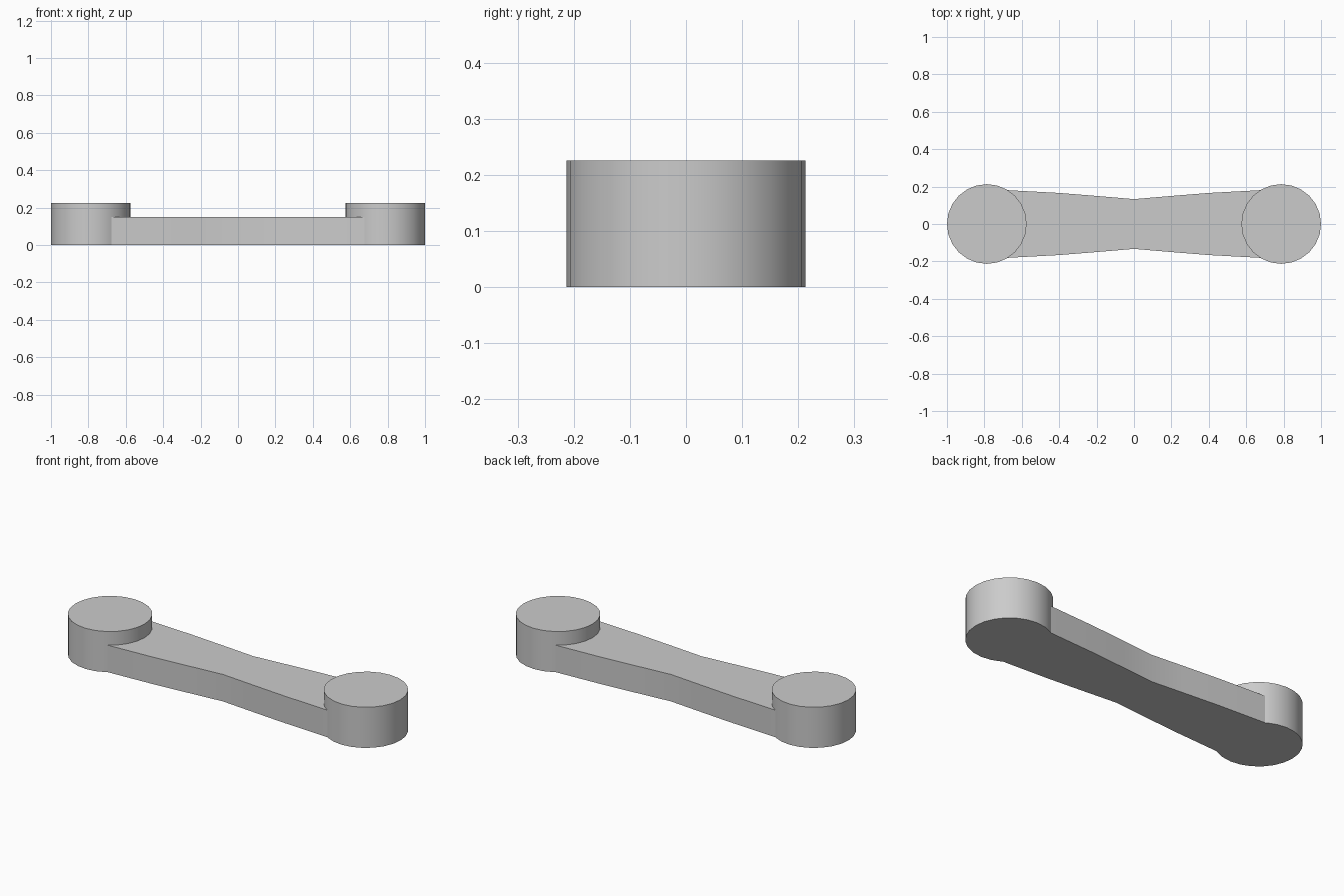
import bpy
import bmesh
import math

cube = bpy.data.objects.get("Cube")
if cube:
    bpy.data.objects.remove(cube, do_unlink=True)

BOSS_RADIUS, BOSS_HEIGHT, BOSS_X = 0.213, 0.226, 0.787
ARM_HEIGHT = 0.15

grey = bpy.data.materials.new("plain grey")
grey.use_nodes = True
colour = (0.6, 0.6, 0.6, 1)
grey.diffuse_color = colour
grey.node_tree.nodes["Principled BSDF"].inputs["Base Color"].default_value = colour


def extruded_part(name, outline, height):
    """Extrude a flat outline upwards from the ground."""
    bm = bmesh.new()
    base = bm.faces.new([bm.verts.new((x, y, 0)) for x, y in outline])
    top = bmesh.ops.extrude_face_region(bm, geom=[base], use_keep_orig=True)
    verts = [v for v in top["geom"] if isinstance(v, bmesh.types.BMVert)]
    bmesh.ops.translate(bm, verts=verts, vec=(0, 0, height))
    bmesh.ops.recalc_face_normals(bm, faces=bm.faces)
    mesh = bpy.data.meshes.new(name)
    bm.to_mesh(mesh)
    bm.free()
    mesh.materials.append(grey)
    part = bpy.data.objects.new(name, mesh)
    bpy.context.collection.objects.link(part)
    bpy.ops.object.select_all(action="DESELECT")
    part.select_set(True)
    bpy.context.view_layer.objects.active = part
    bpy.ops.object.shade_smooth_by_angle(angle=math.radians(30))
    return part


# Round boss at each end
SIDES = 24
for name, side in (("left_boss", 1), ("right_boss", -1)):
    angles = [math.tau * i / SIDES for i in range(SIDES)]
    circle = [(side * BOSS_X + BOSS_RADIUS * math.cos(a), BOSS_RADIUS * math.sin(a))
              for a in angles]
    extruded_part(name, circle, BOSS_HEIGHT)

# Waisted arm whose ends are buried in the bosses
half = [(0, 0.133), (0.2, 0.15), (0.4, 0.166), (0.68, 0.181)]
back_edge = [(-x, y) for x, y in reversed(half[1:])] + half
front_edge = [(x, -y) for x, y in reversed(back_edge)]
extruded_part("connecting_arm", back_edge + front_edge, ARM_HEIGHT)
